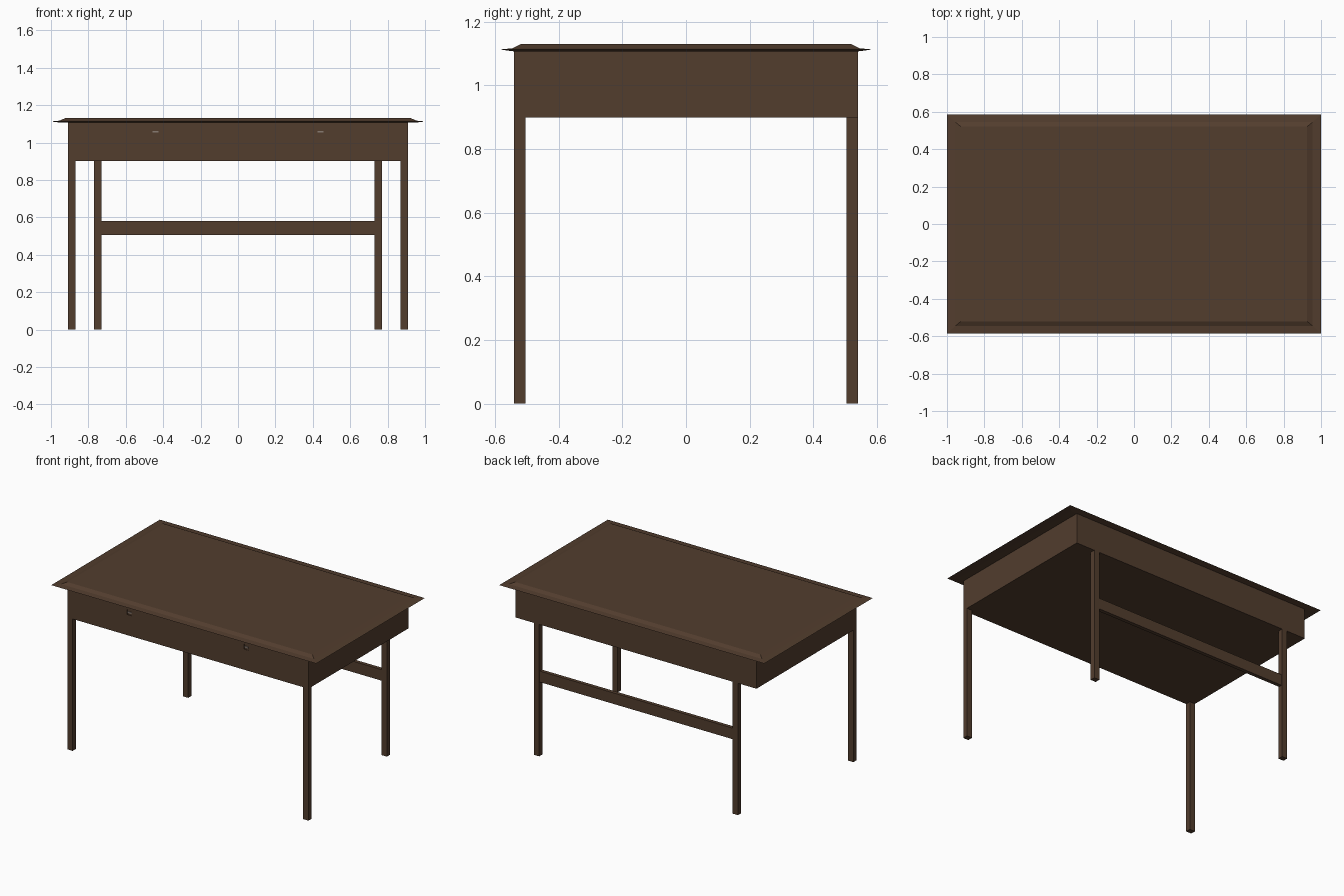
import bpy, bmesh

if "Cube" in bpy.data.objects:
    bpy.data.objects.remove(bpy.data.objects["Cube"])


def material(name, color):
    m = bpy.data.materials.new(name)
    m.diffuse_color = (*color, 1)
    m.use_nodes = True
    m.node_tree.nodes["Principled BSDF"].inputs["Base Color"].default_value = m.diffuse_color
    return m


wood = material("dark_wood", (0.085, 0.047, 0.027))
metal = material("pull_metal", (0.25, 0.2, 0.17))


def finish(name, bm, mat):
    bmesh.ops.recalc_face_normals(bm, faces=bm.faces)
    me = bpy.data.meshes.new(name)
    bm.to_mesh(me)
    bm.free()
    ob = bpy.data.objects.new(name, me)
    bpy.context.collection.objects.link(ob)
    me.materials.append(mat)
    return ob


def box(name, x, y, z, mat=wood):
    """Box from (min, max) pairs on each axis."""
    bm = bmesh.new()
    bmesh.ops.create_cube(bm, size=1)
    for v in bm.verts:
        v.co = [r[0] + (c + 0.5) * (r[1] - r[0]) for c, r in zip(v.co, (x, y, z))]
    return finish(name, bm, mat)


# Tabletop: stacked rectangles (half x, half y, z) give the knife edge and raised field
rings = [(0.955, 0.54, 1.107), (1.0, 0.585, 1.113), (0.955, 0.545, 1.117), (0.925, 0.52, 1.13)]
bm = bmesh.new()
loops = [[bm.verts.new((sx * a, sy * b, z)) for sx, sy in ((-1, -1), (1, -1), (1, 1), (-1, 1))]
         for a, b, z in rings]
for lo, hi in zip(loops, loops[1:]):
    for i in range(4):
        j = (i + 1) % 4
        bm.faces.new((lo[i], lo[j], hi[j], hi[i]))
bm.faces.new(loops[0])
bm.faces.new(loops[-1])
finish("tabletop", bm, wood)

# Drawer case
box("drawer_case", (-0.91, 0.91), (-0.52, 0.54), (0.90, 1.108))

for side, s in (("left", -1), ("right", 1)):
    def span(a, b):
        return tuple(sorted((s * a, s * b)))

    # Drawer front with a recess for the pull
    front = box(side + "_drawer_front", span(0.001, 0.91), (-0.54, -0.52), (0.90, 1.108))
    cutter = box(side + "_recess_cutter", span(0.424, 0.458), (-0.56, -0.53), (1.04, 1.075))
    cutter.hide_render = True
    cutter.hide_viewport = True
    cut = front.modifiers.new("recess", 'BOOLEAN')
    cut.object = cutter
    cut.solver = 'EXACT'

    # Pull plate and bar
    box(side + "_pull_plate", span(0.424, 0.458), (-0.536, -0.53), (1.04, 1.075), wood)
    box(side + "_pull_bar", span(0.426, 0.456), (-0.541, -0.535), (1.053, 1.062), metal)

    # Legs: rear pair set further in
    box(side + "_front_leg", span(0.87, 0.91), (-0.54, -0.505), (0, 0.90))
    box(side + "_rear_leg", span(0.73, 0.77), (0.505, 0.54), (0, 0.90))

# Rear stretcher
box("rear_stretcher", (-0.732, 0.732), (0.51, 0.535), (0.505, 0.58))
